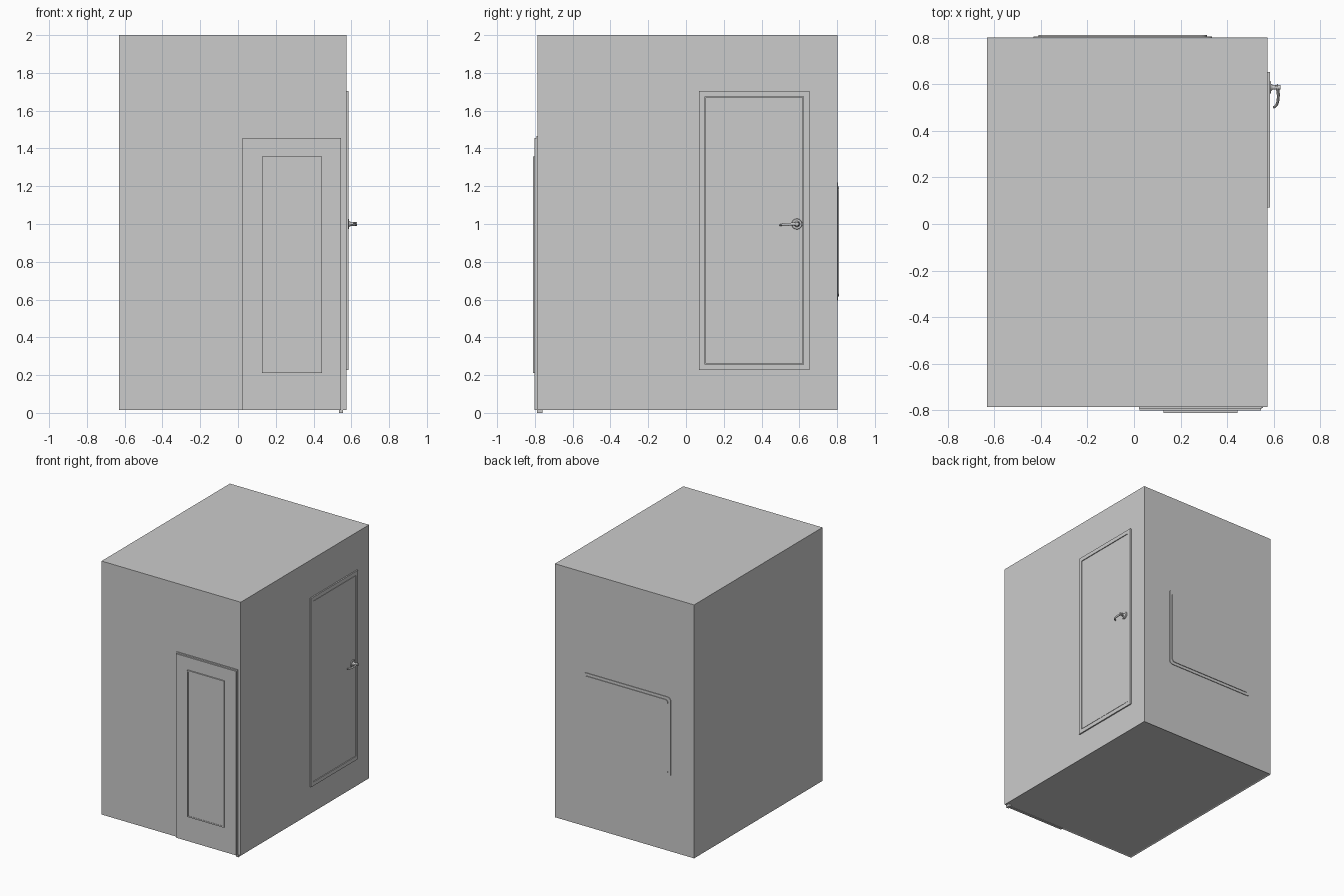
import bpy, bmesh, math
from mathutils import Vector, Matrix

if "Cube" in bpy.data.objects:
    bpy.data.objects.remove(bpy.data.objects["Cube"])


def add_mesh(name, bm):
    bmesh.ops.recalc_face_normals(bm, faces=bm.faces)
    me = bpy.data.meshes.new(name)
    bm.to_mesh(me)
    bm.free()
    ob = bpy.data.objects.new(name, me)
    bpy.context.collection.objects.link(ob)
    return ob


def box(name, x, y, z):
    bm = bmesh.new()
    size = [b - a for a, b in (x, y, z)]
    mid = [(a + b) / 2 for a, b in (x, y, z)]
    bmesh.ops.create_cube(bm, size=1, matrix=Matrix.Translation(mid) @ Matrix.Diagonal((*size, 1)))
    return add_mesh(name, bm)


def outline(u, v, r=0.0, n=6):
    """Rectangle outline, with rounded corners when r > 0."""
    if not r:
        return [(u[1], v[1]), (u[0], v[1]), (u[0], v[0]), (u[1], v[0])]
    pts = []
    for k, (cu, cv) in enumerate([(u[1]-r, v[1]-r), (u[0]+r, v[1]-r), (u[0]+r, v[0]+r), (u[1]-r, v[0]+r)]):
        for i in range(n + 1):
            a = math.pi / 2 * (k + i / n)
            pts.append((cu + r * math.cos(a), cv + r * math.sin(a)))
    return pts


def panel(name, axis, u, v, depth, r=0.0, border=0.0):
    """Upright slab facing x or y; border > 0 leaves an open frame."""
    place = (lambda p, d: (d, p[0], p[1])) if axis == 'x' else (lambda p, d: (p[0], d, p[1]))
    bm = bmesh.new()

    def rings(pts):
        return [[bm.verts.new(place(p, d)) for p in pts] for d in depth]

    def bridge(a, b):
        for i in range(len(a)):
            j = (i + 1) % len(a)
            bm.faces.new((a[i], a[j], b[j], b[i]))

    o = rings(outline(u, v, r))
    bridge(*o)
    if border:
        i = rings(outline((u[0]+border, u[1]-border), (v[0]+border, v[1]-border), r))
        bridge(*i)
        bridge(o[0], i[0])
        bridge(o[1], i[1])
    else:
        bm.faces.new(o[0])
        bm.faces.new(o[1])
    return add_mesh(name, bm)


def disc(name, x, y, z, r0, r1):
    """Round part lying along x."""
    bm = bmesh.new()
    m = Matrix.Translation(((x[0] + x[1]) / 2, y, z)) @ Matrix.Rotation(math.pi / 2, 4, 'Y')
    bmesh.ops.create_cone(bm, cap_ends=True, segments=32, radius1=r0, radius2=r1, depth=x[1] - x[0], matrix=m)
    ob = add_mesh(name, bm)
    smooth(ob)


def smooth(ob):
    bpy.ops.object.select_all(action='DESELECT')
    ob.select_set(True)
    bpy.context.view_layer.objects.active = ob
    bpy.ops.object.shade_smooth_by_angle(angle=math.radians(35))


# Cabin body with a shallow recessed underside
X, Y, Z = (-0.631, 0.574), (-0.786, 0.801), (0.016, 2.0)
body = box("cabin_body", X, Y, Z)
bm = bmesh.new()
bm.from_mesh(body.data)
floor = min(bm.faces, key=lambda f: f.calc_center_median().z)
bmesh.ops.inset_region(bm, faces=[floor], thickness=0.012)
for v in floor.verts:
    v.co.z += 0.004
bm.to_mesh(body.data)
bm.free()

# Front door: backing frame, leaf, window trim, pane and pivot foot
panel("front_door_backing", 'y', (0.022, 0.550), (0.016, 1.466), (-0.78, -0.792))
panel("front_door_leaf", 'y', (0.024, 0.545), (0.016, 1.456), (-0.785, -0.801))
panel("front_window_trim", 'y', (0.127, 0.445), (0.21, 1.357), (-0.795, -0.811), border=0.01)
panel("front_window_pane", 'y', (0.135, 0.437), (0.218, 1.349), (-0.795, -0.809))
box("front_door_pivot_foot", (0.534, 0.555), (-0.79, -0.76), (0.0, 0.02))

# Side door: frame and leaf separated by a thin gap
panel("side_door_frame", 'x', (0.07, 0.653), (0.227, 1.705), (0.57, 0.584), border=0.03)
panel("side_door_leaf", 'x', (0.104, 0.619), (0.261, 1.671), (0.57, 0.582))

# Back window: two stepped rounded plates
panel("back_window_frame", 'y', (-0.432, 0.335), (0.595, 1.22), (0.795, 0.806), r=0.03)
panel("back_window_pane", 'y', (-0.410, 0.313), (0.617, 1.198), (0.80, 0.811), r=0.025)

# Side door handle: rosette, spindle and curved tapering lever
HY, HZ = 0.587, 1.0
disc("handle_rosette", (0.58, 0.588), HY, HZ, 0.029, 0.026)
disc("handle_collar", (0.586, 0.596), HY, HZ, 0.017, 0.011)
disc("handle_spindle", (0.59, 0.629), HY, HZ, 0.010, 0.010)

cu = bpy.data.curves.new("handle_lever", 'CURVE')
cu.dimensions = '3D'
cu.bevel_depth = 0.009
cu.bevel_resolution = 3
cu.use_fill_caps = True
sp = cu.splines.new('NURBS')
path = [(0.612, 0.596, 1.0), (0.621, 0.580, 1.0), (0.625, 0.555, 0.999),
        (0.622, 0.525, 0.997), (0.613, 0.506, 0.995), (0.596, 0.500, 0.994)]
sp.points.add(len(path) - 1)
for p, c, rad in zip(sp.points, path, (1.1, 1.0, 0.9, 0.8, 0.7, 0.6)):
    p.co = (*c, 1)
    p.radius = rad
sp.use_endpoint_u = True
sp.order_u = 4
lever = bpy.data.objects.new("handle_lever", cu)
bpy.context.collection.objects.link(lever)
bpy.ops.object.select_all(action='DESELECT')
lever.select_set(True)
bpy.context.view_layer.objects.active = lever
bpy.ops.object.convert(target='MESH')
smooth(bpy.context.view_layer.objects.active)
# Flatten the lever towards the door so it reads as a slim blade
for v in bpy.context.view_layer.objects.active.data.vertices:
    v.co.x = 0.605 + (v.co.x - 0.605) * 0.8
